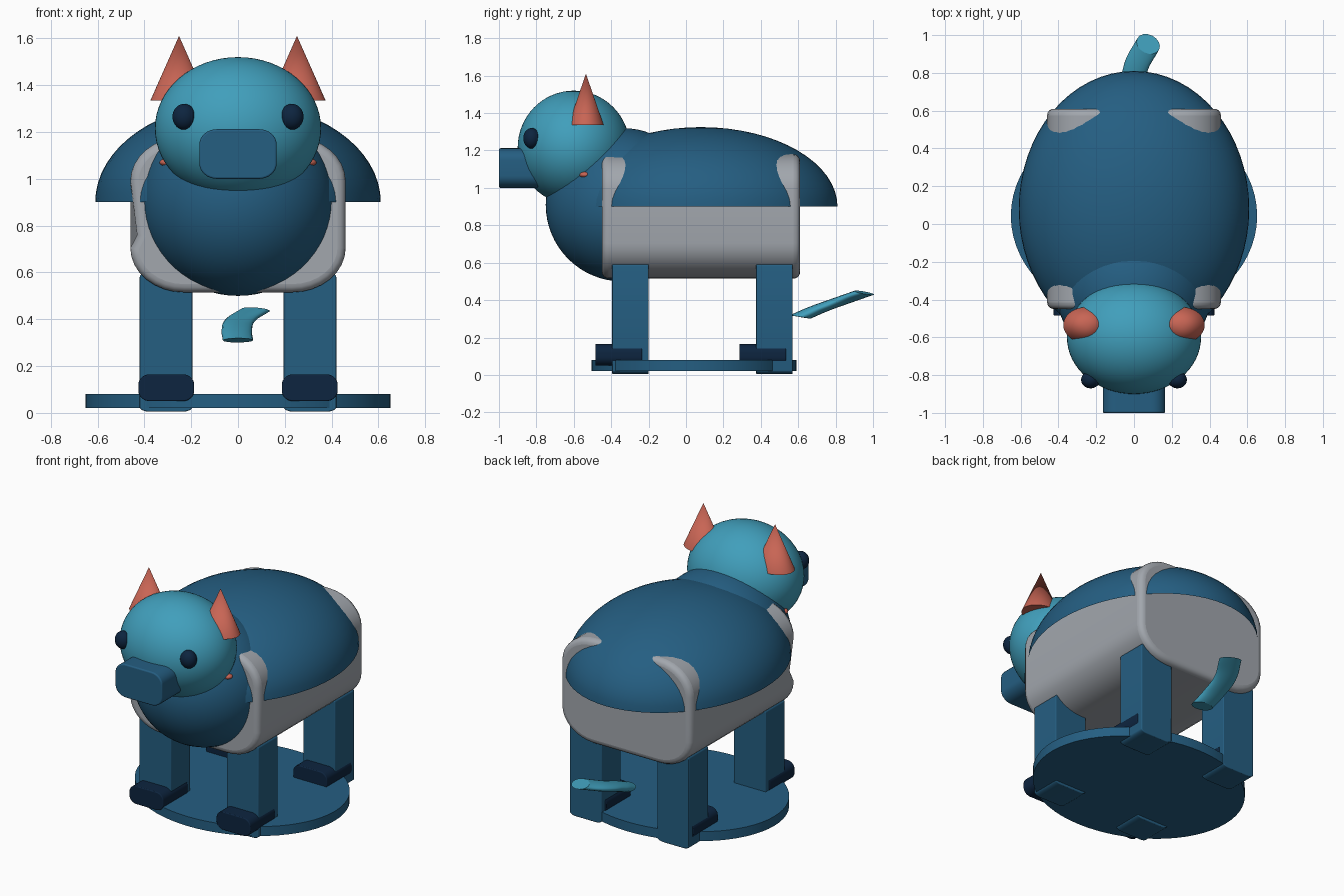
import bpy, bmesh, math
from mathutils import Matrix

cube = bpy.data.objects.get("Cube")
if cube:
    bpy.data.objects.remove(cube, do_unlink=True)


def material(name, rgb):
    m = bpy.data.materials.new(name)
    m.use_nodes = True
    m.diffuse_color = (*rgb, 1)
    m.node_tree.nodes["Principled BSDF"].inputs["Base Color"].default_value = (*rgb, 1)
    return m


BLUE = material("deep blue", (0.018, 0.112, 0.222))
TEAL = material("light teal", (0.052, 0.345, 0.50))
CORAL = material("coral", (0.58, 0.13, 0.09))
GREY = material("grey", (0.36, 0.385, 0.42))
NAVY = material("navy", (0.004, 0.018, 0.05))


def finish(ob, mat, angle=40):
    ob.data.materials.append(mat)
    bpy.ops.object.select_all(action="DESELECT")
    ob.select_set(True)
    bpy.context.view_layer.objects.active = ob
    bpy.ops.object.shade_smooth_by_angle(angle=math.radians(angle))
    return ob


def from_bmesh(name, bm, mat):
    bmesh.ops.recalc_face_normals(bm, faces=bm.faces)
    mesh = bpy.data.meshes.new(name)
    bm.to_mesh(mesh)
    bm.free()
    ob = bpy.data.objects.new(name, mesh)
    bpy.context.collection.objects.link(ob)
    return finish(ob, mat)


def ellipsoid(name, centre, radii, mat, half=False):
    bm = bmesh.new()
    bmesh.ops.create_uvsphere(bm, u_segments=64, v_segments=32, radius=1)
    if half:
        low = [v for v in bm.verts if v.co.z < -0.01]
        bmesh.ops.delete(bm, geom=low, context="VERTS")
    bm.transform(Matrix.Translation(centre) @ Matrix.Diagonal((*radii, 1)))
    return from_bmesh(name, bm, mat)


def cone(name, centre, radii, top, height, mat):
    bm = bmesh.new()
    bmesh.ops.create_cone(bm, cap_ends=True, segments=64, radius1=1, radius2=top, depth=1)
    bm.transform(Matrix.Translation(centre) @ Matrix.Diagonal((*radii, height, 1)))
    return from_bmesh(name, bm, mat)


def rounded_prism(name, x, y, z, rx, rz, mat, edge=0.0, dent=None):
    """Rounded rectangle in xz, extruded along y, with softened ends."""
    corners = [(x[1] - rx, z[1] - rz, 0), (x[0] + rx, z[1] - rz, 90),
               (x[0] + rx, z[0] + rz, 180), (x[1] - rx, z[0] + rz, 270)]
    outline = []
    for i, (cx, cz, start) in enumerate(corners):
        if dent and i == 2:
            outline.append((x[0], dent[0]))
        for k in range(9):
            a = math.radians(start + 90 * k / 8)
            outline.append((cx + rx * math.cos(a), cz + rz * math.sin(a)))
    bm = bmesh.new()
    face = bm.faces.new([bm.verts.new((px, y[0], pz)) for px, pz in outline])
    res = bmesh.ops.extrude_face_region(bm, geom=[face])
    back = [v for v in res["geom"] if isinstance(v, bmesh.types.BMVert)]
    bmesh.ops.translate(bm, verts=back, vec=(0, y[1] - y[0], 0))
    if dent:
        for v in bm.verts:
            if v.co.x < 0 and abs(v.co.z - dent[0]) < 1e-4 and v.co.y < 0:
                v.co.x += dent[1]
    ob = from_bmesh(name, bm, mat)
    if edge:
        bev = ob.modifiers.new("soft ends", "BEVEL")
        bev.width = edge
        bev.segments = 4
        bev.limit_method = "ANGLE"
        bev.angle_limit = math.radians(60)
    return ob


# Stand
cone("base_disc", (0, 0.043, 0.05), (0.652, 0.548), 1, 0.06, BLUE)

# Body: soft box with a dented flank, open shell on top, round chest
rounded_prism("body", (-0.46, 0.46), (-0.45, 0.61), (0.515, 1.18),
              0.23, 0.19, GREY, 0.035, dent=(0.76, 0.03))
ellipsoid("back_shell", (0, 0.08, 0.9), (0.61, 0.73, 0.425), BLUE, half=True)
ellipsoid("chest", (0, -0.34, 0.91), (0.415, 0.41, 0.41), BLUE)

# Head and snout
ellipsoid("head", (0, -0.6, 1.215), (0.355, 0.3, 0.305), TEAL)
rounded_prism("snout", (-0.165, 0.165), (-1.0, -0.72), (1.0, 1.212),
              0.075, 0.065, BLUE, 0.008)

# Paired parts
for side, s in (("left", 1), ("right", -1)):
    ellipsoid(side + "_eye", (s * 0.23, -0.825, 1.265), (0.05, 0.045, 0.055), NAVY)
    cone(side + "_ear", (s * 0.252, -0.535, 1.473), (0.122, 0.095), 0, 0.275, CORAL)
    ellipsoid(side + "_collar_stud", (s * 0.3, -0.54, 1.07), (0.035, 0.03, 0.018), CORAL)
    for end, y in (("front", -0.395), ("rear", 0.375)):
        xs = sorted((s * 0.195, s * 0.42))
        rounded_prism(f"{end}_{side}_leg", xs, (y, y + 0.195), (0.005, 0.6),
                      0.045, 0.02, BLUE, 0.005)
        xs = sorted((s * 0.187, s * 0.426))
        rounded_prism(f"{end}_{side}_foot", xs, (y - 0.09, y + 0.16), (0.05, 0.165),
                      0.05, 0.045, NAVY, 0.005)

# Tail: curved tube, flattened vertically
curve = bpy.data.curves.new("tail", "CURVE")
curve.dimensions = "3D"
curve.bevel_depth = 0.065
curve.bevel_resolution = 6
curve.use_fill_caps = True
path = [(0, 0.61, 0), (-0.005, 0.71, 0.16), (0.01, 0.83, 0.32), (0.075, 0.953, 0.48)]
spline = curve.splines.new("BEZIER")
spline.bezier_points.add(len(path) - 1)
for point, co in zip(spline.bezier_points, path):
    point.co = co
    point.handle_left_type = point.handle_right_type = "AUTO"
tail = bpy.data.objects.new("tail", curve)
bpy.context.collection.objects.link(tail)
tail.location.z = 0.31
tail.scale.z = 0.27
bpy.ops.object.select_all(action="DESELECT")
tail.select_set(True)
bpy.context.view_layer.objects.active = tail
bpy.ops.object.convert(target="MESH")
finish(bpy.context.view_layer.objects.active, TEAL)
